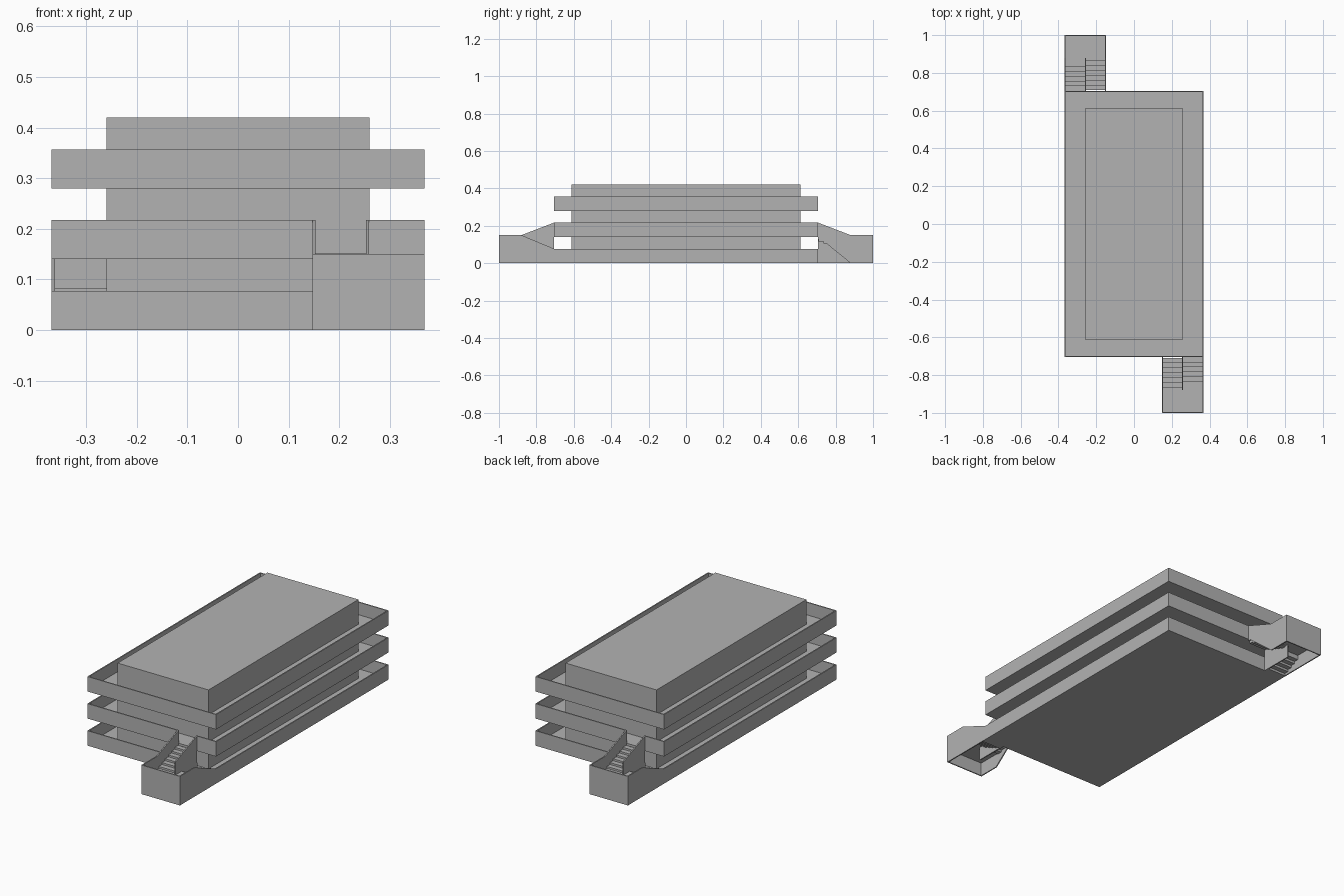
import bpy
import bmesh

if "Cube" in bpy.data.objects:
    bpy.data.objects.remove(bpy.data.objects["Cube"])

concrete = bpy.data.materials.new("concrete_grey")
concrete.use_nodes = True
GREY = (0.45, 0.45, 0.45, 1)
concrete.diffuse_color = GREY
concrete.node_tree.nodes["Principled BSDF"].inputs["Base Color"].default_value = GREY

W, D = 0.368, 0.705        # half width and half depth of the decks
T, SLAB = 0.006, 0.012     # parapet and slab thickness
PARAPET, STOREY = 0.077, 0.14
MID, INNER = 0.259, 0.147  # stair divider and inner stair wall
LAND = 0.083               # landing height
END, KNEE = 1.0, 0.88      # stair end and start of the landing


def finish(name, bm, turned):
    """Make an object, optionally turned half round for the rear."""
    if turned:
        for v in bm.verts:
            v.co.x, v.co.y = -v.co.x, -v.co.y
    bmesh.ops.recalc_face_normals(bm, faces=bm.faces)
    mesh = bpy.data.meshes.new(name)
    bm.to_mesh(mesh)
    bm.free()
    mesh.materials.append(concrete)
    obj = bpy.data.objects.new(name, mesh)
    bpy.context.collection.objects.link(obj)


def add_box(bm, x0, x1, y0, y1, z0, z1):
    vs = bmesh.ops.create_cube(bm, size=1)["verts"]
    for v in vs:
        v.co.x = x1 if v.co.x > 0 else x0
        v.co.y = y1 if v.co.y > 0 else y0
        v.co.z = z1 if v.co.z > 0 else z0


def boxes(name, items, turned=False):
    bm = bmesh.new()
    for item in items:
        add_box(bm, *item)
    finish(name, bm, turned)


def side_wall(name, x0, x1, profile, turned):
    """Extrude a (distance forward, height) outline across x."""
    bm = bmesh.new()
    face = bm.faces.new([bm.verts.new((x0, -y, z)) for y, z in profile])
    ext = bmesh.ops.extrude_face_region(bm, geom=[face])["geom"]
    for v in ext:
        if isinstance(v, bmesh.types.BMVert):
            v.co.x = x1
    finish(name, bm, turned)


# Building core with a flat roof
boxes("core", [(-0.26, 0.26, -0.612, 0.612, 0.002, 0.42)])

# Three decks with parapets; the lower two open onto the stairs
openings = [(MID, W - T), (INNER + T, MID - T), None]
for level, gap in enumerate(openings):
    z = level * STOREY
    top = z + PARAPET
    boxes(f"deck_slab_{level + 1}", [(-W, W, -D, D, z, z + SLAB)])
    boxes(f"side_parapets_{level + 1}",
          [(-W, T - W, -D, D, z, top), (W - T, W, -D, D, z, top)])
    for side, turned in (("front", False), ("rear", True)):
        spans = [(-W, gap[0]), (gap[1], W)] if gap else [(-W, W)]
        boxes(f"{side}_parapet_{level + 1}",
              [(a, b, -D, T - D, z, top) for a, b in spans], turned)

# Matching stair towers at the front and rear
LOW = 0.15
for side, turned in (("front", False), ("rear", True)):
    side_wall(f"{side}_stair_outer_wall", W - T, W,
              [(D, 0), (END, 0), (END, LOW), (KNEE, LOW), (D, PARAPET)], turned)
    side_wall(f"{side}_stair_inner_wall", INNER, INNER + T,
              [(D, 0.13), (0.72, 0.13), (KNEE, 0), (END, 0),
               (END, LOW), (KNEE, LOW), (D, STOREY + PARAPET)], turned)
    side_wall(f"{side}_stair_divider", MID - T, MID,
              [(D, 0), (KNEE, 0), (KNEE, LOW), (D, STOREY + PARAPET)], turned)
    boxes(f"{side}_landing_end_wall", [(INNER, W, -END, T - END, 0, LOW)], turned)
    boxes(f"{side}_landing",
          [(INNER + T, MID, T - END, -0.865, LAND - SLAB, LAND),
           (MID, W - T, T - END, -0.83, LAND - SLAB, LAND)], turned)

    # Upper flight climbs to the second deck
    run = 0.026
    rise = (STOREY + SLAB - LAND) / 7
    boxes(f"{side}_upper_flight",
          [(INNER + T, MID - T, -0.865 + i * run, -0.865 + (i + 1) * run,
            LAND + (i - 0.5) * rise - SLAB, LAND + (i + 1) * rise)
           for i in range(6)], turned)

    # Lower flight drops to the first deck
    run = 0.025
    rise = (LAND - SLAB) / 6
    boxes(f"{side}_lower_flight",
          [(MID, W - T, -0.83 + i * run, -0.83 + (i + 1) * run,
            max(0, LAND - (i + 2) * rise - SLAB), LAND - (i + 1) * rise)
           for i in range(5)], turned)
